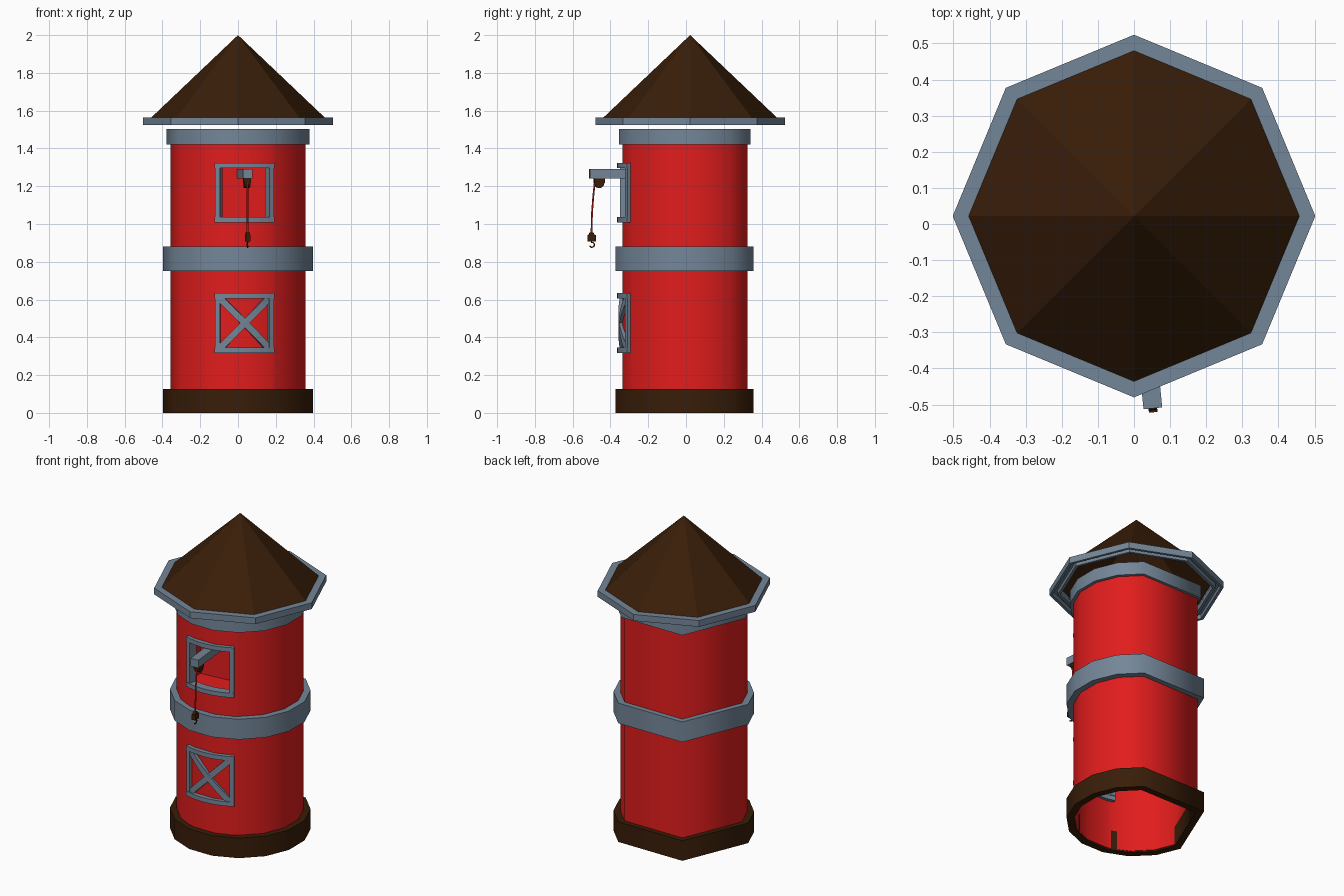
import bpy, bmesh, math
from mathutils import Vector, Matrix

cube = bpy.data.objects.get("Cube")
if cube:
    bpy.data.objects.remove(cube, do_unlink=True)

CY = 0.022                       # tower axis offset in y
DOOR = math.radians(275.6)       # direction the doors face
R_FRAME = 0.387


def material(name, rgb):
    m = bpy.data.materials.new(name)
    m.use_nodes = True
    m.diffuse_color = (*rgb, 1)
    m.node_tree.nodes["Principled BSDF"].inputs["Base Color"].default_value = (*rgb, 1)
    return m


red = material("barn red", (0.76, 0.012, 0.012))
grey = material("slate grey", (0.175, 0.24, 0.315))
brown = material("dark brown", (0.04, 0.0125, 0.0025))


def polar(r, a, z):
    return Vector((r * math.cos(a), CY + r * math.sin(a), z))


def finish(name, bm, mat):
    bmesh.ops.recalc_face_normals(bm, faces=bm.faces)
    me = bpy.data.meshes.new(name)
    bm.to_mesh(me)
    bm.free()
    ob = bpy.data.objects.new(name, me)
    bpy.context.collection.objects.link(ob)
    me.materials.append(mat)
    return ob


def activate(ob):
    bpy.ops.object.select_all(action='DESELECT')
    ob.select_set(True)
    bpy.context.view_layer.objects.active = ob


def wall(name, mat, degrees, r, levels, thick, smooth=True, hole=None):
    """Upright tube over the given corner angles, thickened inward."""
    bm = bmesh.new()
    rows = [[bm.verts.new(polar(r, math.radians(d), z)) for d in degrees] for z in levels]
    n = len(degrees)
    for j in range(len(levels) - 1):
        for i in range(n):
            if hole and j == 1 and hole[0] <= degrees[i] < hole[1]:
                continue
            k = (i + 1) % n
            bm.faces.new((rows[j][i], rows[j][k], rows[j + 1][k], rows[j + 1][i]))
    ob = finish(name, bm, mat)
    mod = ob.modifiers.new("thickness", 'SOLIDIFY')
    mod.thickness, mod.offset, mod.use_even_offset = thick, -1, True
    activate(ob)
    bpy.ops.object.modifier_apply(modifier=mod.name)
    if smooth:
        bpy.ops.object.shade_smooth_by_angle(angle=math.radians(80))


def curved_bar(name, start, end, width, r0, r1, steps=8):
    """Bar wrapped round the tower; start and end are (arc length, height)."""
    p, q = Vector(start), Vector(end)
    along = (q - p).normalized()
    side = Vector((-along.y, along.x)) * width / 2
    bm = bmesh.new()
    stations = []
    for i in range(steps + 1):
        c = p.lerp(q, i / steps)
        ring = []
        for s, r in ((-1, r0), (1, r0), (1, r1), (-1, r1)):
            f = c + side * s
            ring.append(bm.verts.new(polar(r, DOOR + f.x / R_FRAME, f.y)))
        stations.append(ring)
    for a, b in zip(stations, stations[1:]):
        for i in range(4):
            k = (i + 1) % 4
            bm.faces.new((a[i], a[k], b[k], b[i]))
    bm.faces.new(stations[0])
    bm.faces.new(stations[-1])
    finish(name, bm, grey)


def door_frame(prefix, z0, z1):
    h, w = 0.164, 0.028
    e = h - w / 2
    for label, z in (("sill", z0 + w / 2), ("lintel", z1 - w / 2)):
        curved_bar(prefix + "_" + label, (-h, z), (h, z), w, 0.335, R_FRAME)
    for label, u in (("left_jamb", e), ("right_jamb", -e)):
        curved_bar(prefix + "_" + label, (u, z0 + w), (u, z1 - w), w, 0.33, R_FRAME - 0.003, 1)


def box(name, mat, r0, r1, z0, z1, width, open_front=False):
    """Box lying along the door direction."""
    bm = bmesh.new()
    bmesh.ops.create_cube(bm, size=1)
    if open_front:
        front = max(bm.faces, key=lambda f: f.calc_center_median().x)
        bmesh.ops.delete(bm, geom=[front], context='FACES')
    bmesh.ops.scale(bm, vec=(r1 - r0, width, z1 - z0), verts=bm.verts)
    bm.transform(Matrix.Translation(polar((r0 + r1) / 2, DOOR, (z0 + z1) / 2))
                 @ Matrix.Rotation(DOOR, 4, 'Z'))
    finish(name, bm, mat)


def sheave(name, r, z, radius, depth):
    """Disc whose axle lies across the hoist arm."""
    bm = bmesh.new()
    bmesh.ops.create_cone(bm, cap_ends=True, segments=12, radius1=radius, radius2=radius, depth=depth)
    bm.transform(Matrix.Translation(polar(r, DOOR, z)) @ Matrix.Rotation(DOOR, 4, 'Z')
                 @ Matrix.Rotation(math.pi / 2, 4, 'X'))
    finish(name, bm, brown)


def wire(name, mat, points, thick):
    cu = bpy.data.curves.new(name, 'CURVE')
    cu.dimensions = '3D'
    cu.bevel_depth, cu.bevel_resolution, cu.use_fill_caps = thick, 1, True
    sp = cu.splines.new('POLY')
    sp.points.add(len(points) - 1)
    for pt, (r, z) in zip(sp.points, points):
        pt.co = (*polar(r, DOOR, z), 1)
    cu.materials.append(mat)
    bpy.context.collection.objects.link(bpy.data.objects.new(name, cu))


# Round front with two flat walls meeting at the back corner
plan = [123.75] + [191.25 + 22.5 * i for i in range(11)]
opening = (252.5, 298.5)
wall_plan = sorted(plan + list(opening))

# Tower body and hoops
wall("tower_wall", red, wall_plan, 0.365, (0.008, 1.025, 1.305, 1.46), 0.008, hole=opening)
wall("base_hoop", brown, plan, 0.404, (0, 0.127), 0.042)
wall("middle_hoop", grey, plan, 0.404, (0.752, 0.88), 0.042)
wall("top_hoop", grey, plan, 0.385, (1.42, 1.502), 0.03)

# Eight-sided roof with a channelled eave
octagon = [45 * i for i in range(8)]
wall("eave_top", grey, octagon, 0.502, (1.553, 1.565), 0.06, smooth=False)
wall("eave_outer_lip", grey, octagon, 0.502, (1.525, 1.553), 0.016, smooth=False)
wall("eave_inner_lip", grey, octagon, 0.455, (1.525, 1.553), 0.016, smooth=False)
bpy.ops.mesh.primitive_cone_add(vertices=8, radius1=0.46, radius2=0, depth=0.437,
                                end_fill_type='NOTHING', location=(0, CY, 1.7815))
roof = bpy.context.object
roof.name = "roof"
roof.data.materials.append(brown)

# Upper loading hatch with its niche, and lower cross-braced door
door_frame("upper_hatch", 1.008, 1.324)
box("hatch_niche", red, 0.2, 0.352, 1.03, 1.302, 0.3, open_front=True)
door_frame("lower_door", 0.318, 0.634)
for label, s in (("rising", 1), ("falling", -1)):
    curved_bar("door_brace_" + label, (-0.136, 0.475 - 0.131 * s), (0.136, 0.475 + 0.131 * s),
               0.036, 0.345, 0.38)

# Hoist: arm, pulley, rope, block and hook
box("hoist_arm", grey, 0.2, 0.535, 1.24, 1.29, 0.052)
box("pulley_bracket", brown, 0.455, 0.512, 1.218, 1.24, 0.038)
sheave("pulley", 0.484, 1.216, 0.026, 0.032)
wire("hoist_rope", red, [(0.508, 1.216), (0.515, 1.15), (0.522, 1.06), (0.525, 0.95)], 0.005)
box("hook_block", brown, 0.503, 0.546, 0.908, 0.942, 0.024)
sheave("hook_sheave", 0.525, 0.942, 0.015, 0.02)
hook = [(0.525, 0.912), (0.525, 0.902)]
for i in range(9):
    a = math.radians(90 - 30 * i)
    hook.append((0.523 - 0.014 * math.cos(a), 0.89 + 0.013 * math.sin(a)))
wire("hook", brown, hook, 0.004)
